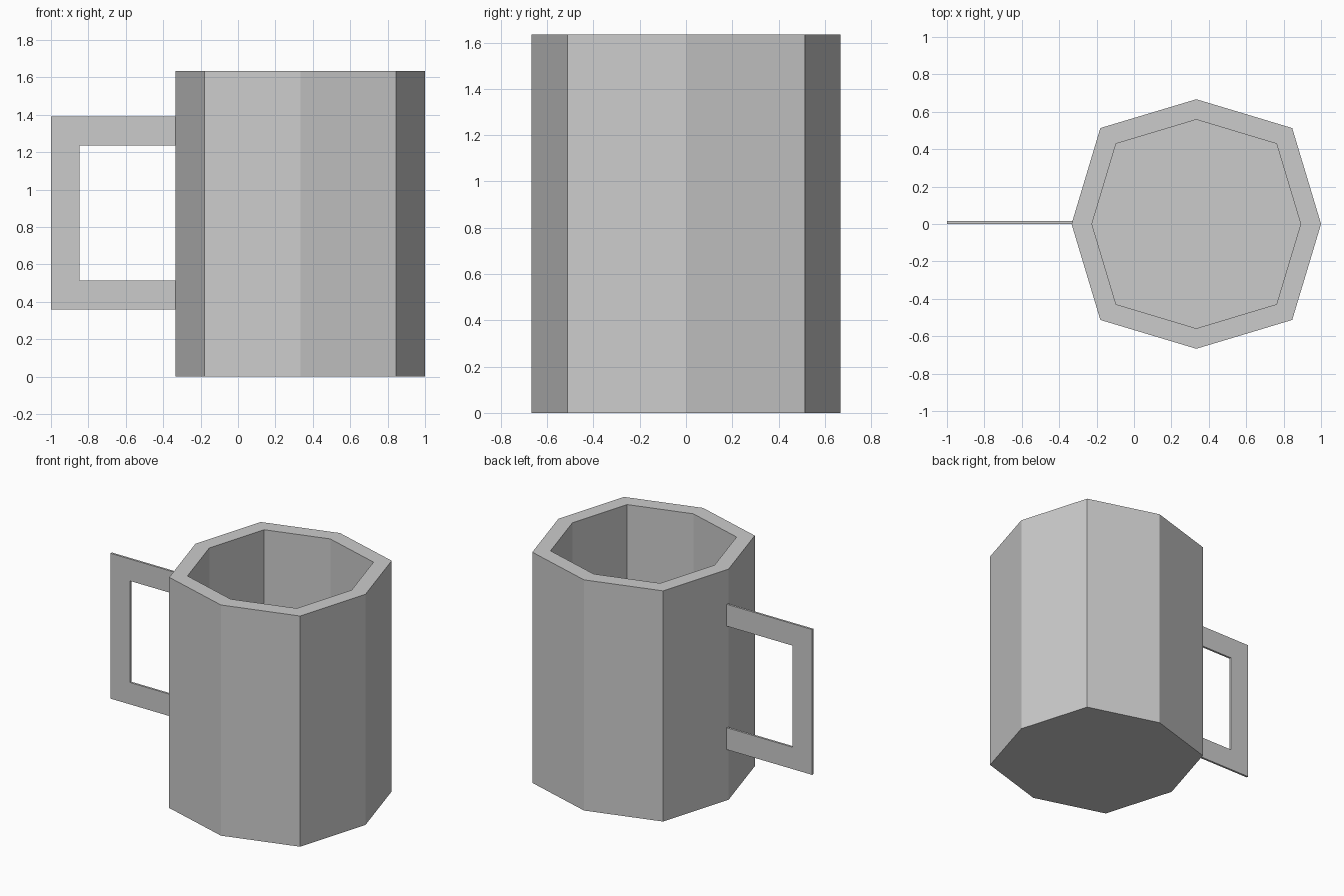
import bpy, bmesh

if "Cube" in bpy.data.objects:
    bpy.data.objects.remove(bpy.data.objects["Cube"])

CENTRE_X, HEIGHT, FLOOR = 0.333, 1.635, 0.11


def make_object(name, bm):
    bmesh.ops.recalc_face_normals(bm, faces=bm.faces)
    mesh = bpy.data.meshes.new(name)
    bm.to_mesh(mesh)
    bm.free()
    obj = bpy.data.objects.new(name, mesh)
    bpy.context.collection.objects.link(obj)
    return obj


def octagon_ring(bm, axis, diag, z):
    """Eight-sided ring: corners on the axes and on the diagonals."""
    pts = [(axis, 0), (diag, diag), (0, axis), (-diag, diag),
           (-axis, 0), (-diag, -diag), (0, -axis), (diag, -diag)]
    return [bm.verts.new((CENTRE_X + x, y, z)) for x, y in pts]


# Mug body: outer wall, rim, inner wall, joined ring by ring and capped
bm = bmesh.new()
outer, inner = (0.667, 0.513), (0.558, 0.429)
rings = [octagon_ring(bm, *size, z) for size, z in
         ((outer, 0), (outer, HEIGHT), (inner, HEIGHT), (inner, FLOOR))]
for a, b in zip(rings, rings[1:]):
    for i in range(8):
        j = (i + 1) % 8
        bm.faces.new((a[i], a[j], b[j], b[i]))
bm.faces.new(rings[0])
bm.faces.new(rings[-1])
make_object("mug_body", bm)

# Handle: thin C-shaped plate
bm = bmesh.new()
profile = [(-0.33, 0.36), (-1.0, 0.36), (-1.0, 1.39), (-0.33, 1.39),
           (-0.33, 1.235), (-0.847, 1.235), (-0.847, 0.515), (-0.33, 0.515)]
face = bm.faces.new([bm.verts.new((x, 0, z)) for x, z in profile])
extruded = bmesh.ops.extrude_face_region(bm, geom=[face])["geom"]
bmesh.ops.translate(bm, vec=(0, 0.015, 0),
                    verts=[v for v in extruded if isinstance(v, bmesh.types.BMVert)])
make_object("handle", bm)
